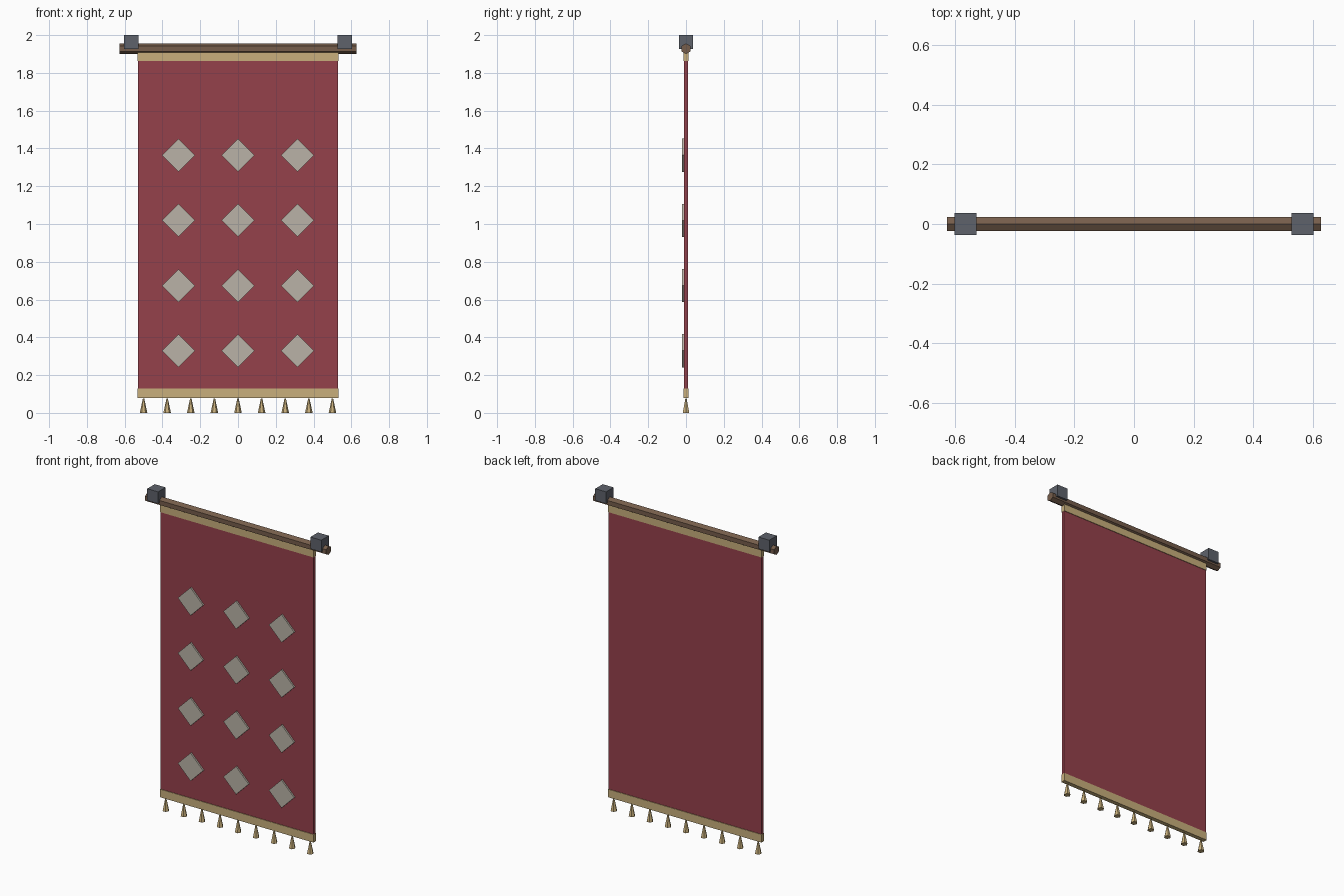
import bpy
from math import pi

if "Cube" in bpy.data.objects:
    bpy.data.objects.remove(bpy.data.objects["Cube"], do_unlink=True)


def material(name, rgb):
    m = bpy.data.materials.new(name)
    m.use_nodes = True
    m.diffuse_color = (*rgb, 1)
    bsdf = next(n for n in m.node_tree.nodes if n.type == "BSDF_PRINCIPLED")
    bsdf.inputs["Base Color"].default_value = (*rgb, 1)
    return m


red = material("red cloth", (0.30, 0.052, 0.07))
gold = material("gold trim", (0.58, 0.43, 0.20))
cream = material("pale cream", (0.49, 0.45, 0.385))
wood = material("brown wood", (0.18, 0.11, 0.07))
iron = material("grey iron", (0.112, 0.122, 0.147))


def finish(name, mat):
    ob = bpy.context.object
    ob.name = name
    ob.data.name = name
    ob.data.materials.append(mat)
    bpy.ops.object.transform_apply(location=False, rotation=True, scale=True)
    return ob


def box(name, mat, centre, size, turn=0):
    bpy.ops.mesh.primitive_cube_add(size=1, location=centre, rotation=(0, turn, 0))
    bpy.context.object.scale = size
    return finish(name, mat)


# Cloth with gold bands at top and bottom
box("cloth", red, (0, 0, 0.99), (1.06, 0.02, 1.81))
box("top_band", gold, (0, 0, 1.886), (1.064, 0.027, 0.044))
box("bottom_band", gold, (0, 0, 0.105), (1.064, 0.027, 0.05))

# Hexagonal rod, one ridge upward
bpy.ops.mesh.primitive_cylinder_add(vertices=6, radius=0.028, depth=1.254,
                                    location=(0, 0, 1.928), rotation=(0, pi / 2, 0))
rod = finish("rod", wood)
if max(v.co.z for v in rod.data.vertices) < 0.027:
    rod.rotation_euler.x = pi / 6

# Wall brackets
for side, x in (("right", -0.565), ("left", 0.565)):
    box(side + "_bracket", iron, (x, 0, 1.963), (0.075, 0.074, 0.074))

# Rows of raised diamonds on the front
for row in range(4):
    for col in range(3):
        box(f"diamond_{row + 1}_{col + 1}", cream,
            ((col - 1) * 0.315, -0.0145, 0.329 + row * 0.345),
            (0.124, 0.011, 0.124), pi / 4)

# Tassels along the lower edge
for i in range(9):
    bpy.ops.mesh.primitive_cone_add(vertices=6, radius1=0.02, radius2=0.004, depth=0.075,
                                    location=((i - 4) * 0.125, 0, 0.0375),
                                    rotation=(0, 0, pi / 6))
    finish(f"tassel_{i + 1}", gold)
